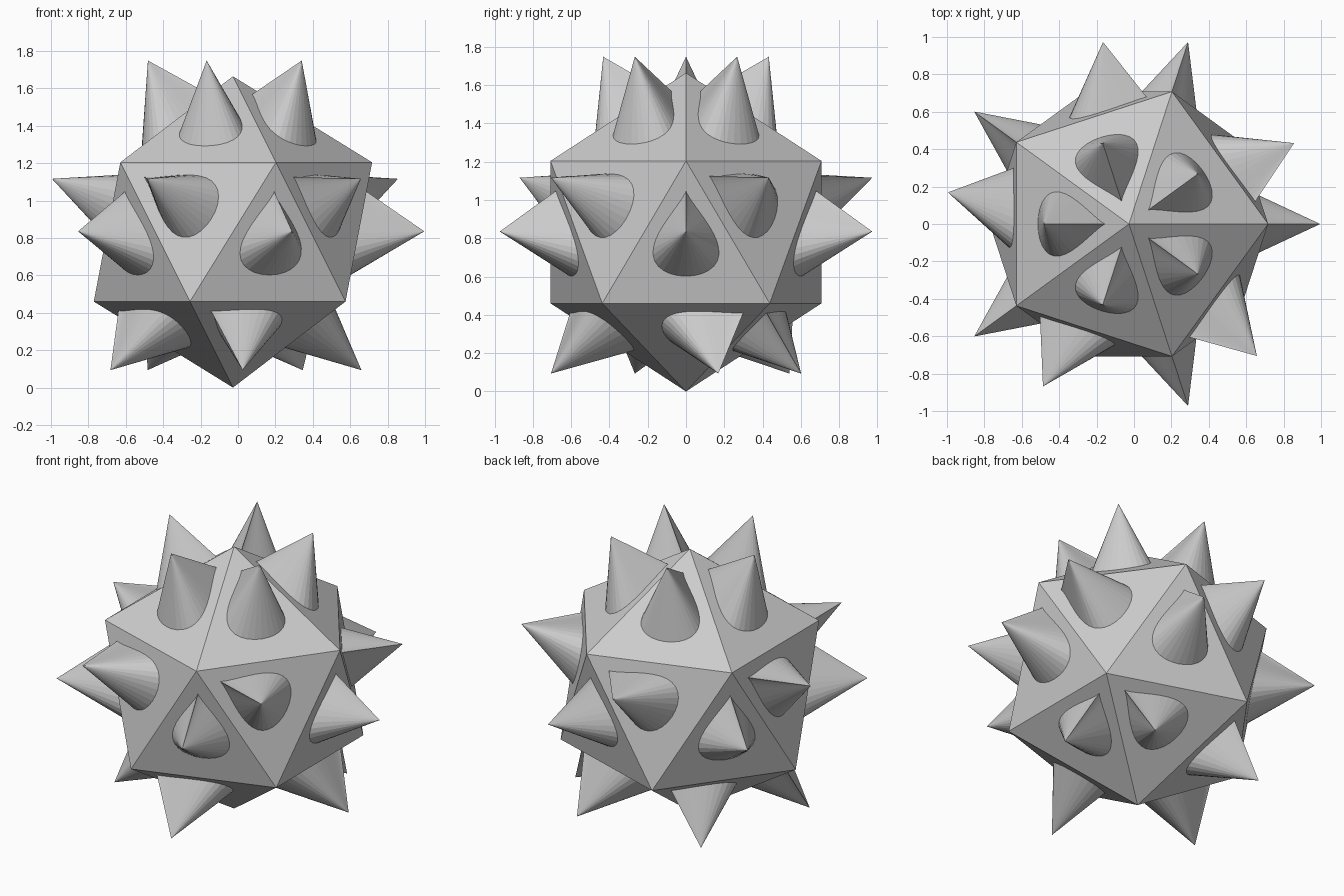
import bpy
from math import sin, cos, pi, radians, sqrt
from mathutils import Vector

if "Cube" in bpy.data.objects:
    bpy.data.objects.remove(bpy.data.objects["Cube"])

R = 0.832                       # circumradius of the core
CENTRE = Vector((-0.027, 0, R))
SEG = 36                        # sides of each teardrop spike


def make(name, verts, faces):
    mesh = bpy.data.meshes.new(name)
    mesh.from_pydata([v + CENTRE for v in verts], [], faces)
    mesh.update()
    obj = bpy.data.objects.new(name, mesh)
    bpy.context.collection.objects.link(obj)
    return obj


def ring(start, z):
    r = 2 * R / sqrt(5)
    return [Vector((r * cos(radians(start + 72 * k)), r * sin(radians(start + 72 * k)), z))
            for k in range(5)]


# icosahedron points: top, upper ring, lower ring, bottom
points = [Vector((0, 0, R))] + ring(0, R / sqrt(5)) + ring(36, -R / sqrt(5)) + [Vector((0, 0, -R))]
U = lambda k: 1 + k % 5
L = lambda k: 6 + k % 5

# triangles; the first corner is the one the teardrop points at
tris = []
for k in range(5):
    tris.append((0, U(k), U(k + 1)))
    tris.append((U(k), L(k), U(k + 1)))
    tris.append((U(k), L(k - 1), L(k)))
    tris.append((L(k - 1), 11, L(k)) if k else (L(0), L(-1), 11))

# core body
make("core", points, tris)


# spikes: teardrop footprint drawn to a leaning tip
def spike(tri):
    a, b, c = (points[i] for i in tri)
    mid = (a + b + c) / 3
    n = mid.normalized()
    t = (a - mid).normalized()
    s = n.cross(t)
    out = []
    for i in range(SEG):
        q = 2 * pi * i / SEG
        u = 0.119 + 0.227 * cos(q)
        w = 0.25 * sin(q) * abs(sin(q / 2)) ** 1.6
        out.append(mid + t * u + s * w)
    tip = mid + n * 0.343 + t * 0.195
    return out + [tip]


verts, faces = [], []
for tri in tris:
    o = len(verts)
    verts += spike(tri)
    faces += [(o + i, o + (i + 1) % SEG, o + SEG) for i in range(SEG)]
make("spikes", verts, faces)
